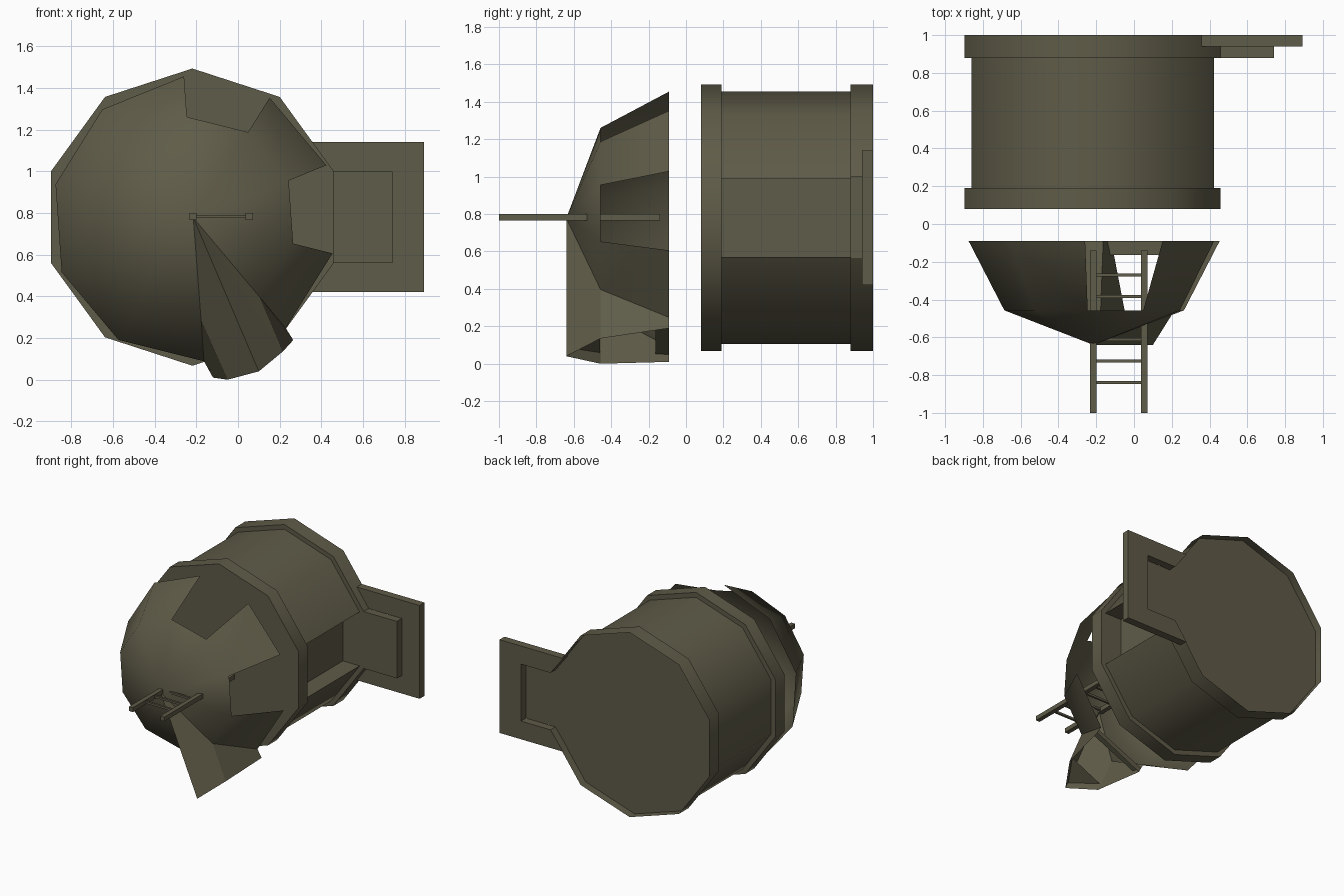
import bpy, bmesh, math
from mathutils import Vector

if "Cube" in bpy.data.objects:
    bpy.data.objects.remove(bpy.data.objects["Cube"])

CX, CZ = -0.219, 0.78         # hull axis
NX, NZ = -0.211, 0.772        # nose axis
mat = bpy.data.materials.new("olive_hull")
mat.diffuse_color = (0.114, 0.106, 0.065, 1)
mat.use_nodes = True
mat.node_tree.nodes["Principled BSDF"].inputs["Base Color"].default_value = mat.diffuse_color


def make(name, verts, faces, smooth=None):
    me = bpy.data.meshes.new(name)
    me.from_pydata(verts, [], faces)
    bm = bmesh.new()
    bm.from_mesh(me)
    bmesh.ops.recalc_face_normals(bm, faces=bm.faces)
    bm.to_mesh(me)
    bm.free()
    me.materials.append(mat)
    ob = bpy.data.objects.new(name, me)
    bpy.context.collection.objects.link(ob)
    if smooth:
        bpy.ops.object.select_all(action='DESELECT')
        ob.select_set(True)
        bpy.context.view_layer.objects.active = ob
        bpy.ops.object.shade_smooth_by_angle(angle=math.radians(smooth))
    return ob


def prism(name, profile, y0, y1, smooth=None):
    """Extrude an (x, z) outline along y."""
    n = len(profile)
    verts = [(x, y, z) for y in (y0, y1) for x, z in profile]
    faces = [tuple(range(n)), tuple(range(2 * n - 1, n - 1, -1))]
    faces += [(i, i + n, (i + 1) % n + n, (i + 1) % n) for i in range(n)]
    return make(name, verts, faces, smooth)


def box(name, x0, x1, y0, y1, z0, z1):
    return prism(name, [(x0, z0), (x1, z0), (x1, z1), (x0, z1)], y0, y1)


def decagon(r):
    angles = [math.radians(18 + 36 * i) for i in range(10)]
    return [(CX + r * math.cos(a), CZ + r * math.sin(a)) for a in angles]


# Front ring
prism("front_ring", decagon(0.713), 0.08, 0.19, 40)

# Back rim: thin wall, open on the hatch side
rim_pts = decagon(0.713)
make("back_rim", [(x, y, z) for y in (0.88, 1.0) for x, z in rim_pts],
     [(i, i + 1, i + 11, i + 10) for i in range(9)], 40)

# Back disc, sunk inside the rim and running out into the hatch panel
prism("back_disc", decagon(0.711) + [(0.742, 0.56), (0.742, 1.0)], 0.88, 0.94)

# Hatch frame standing proud of the panel
prism("hatch_frame", [(0.35, 0.42), (0.893, 0.42), (0.893, 1.14), (0.35, 1.14),
                      (0.457, 1.0), (0.71, 1.0), (0.71, 0.56), (0.457, 0.56)], 0.94, 1.0)

# Main body, with the right-hand side set in as a bay
body = decagon(0.675)
(xa, za), (xb, zb) = body[0], body[-1]
prism("body", body + [(0.28, zb), (0.28, za)], 0.19, 0.88, 40)

# Nose shell with two window notches and one open sector
Y_TIP, Y_MID, Y_RIM = -0.64, -0.457, -0.09
apex = Vector((-0.215, Y_TIP, 0.778))


def ring(r, y):
    angles = [math.radians(22 + 36 * i) for i in range(10)]
    return [Vector((NX + r * math.cos(a), y, NZ + r * math.sin(a))) for a in angles]


mid, rim = ring(0.49, Y_MID), ring(0.685, Y_RIM)
OPEN, NOTCHES = 7, (1, 9)
faces = []
for i in range(10):
    j = (i + 1) % 10
    if i == OPEN:
        continue
    faces.append((0, 1 + i, 1 + j))
    if i not in NOTCHES:
        faces.append((1 + i, 11 + i, 11 + j, 1 + j))
make("nose_shell", [apex] + mid + rim, faces, 50)

# Hood walls flaring from the open sector
m0, m1, r0, r1 = mid[OPEN], mid[OPEN + 1], rim[OPEN], rim[OPEN + 1]
p1 = Vector((0.10, Y_TIP, 0.04))
q1, q2 = Vector((-0.05, Y_MID, 0.0)), Vector((-0.12, Y_RIM, 0.01))
p2, p3 = Vector((0.215, Y_MID, 0.135)), Vector((0.265, Y_RIM, 0.19))
make("hood", [apex, m0, m1, r0, r1, p1, q1, q2, p2, p3],
     [(0, 5, 6), (0, 6, 1), (1, 6, 7, 3), (0, 2, 8), (0, 8, 5), (2, 4, 9, 8)])

# Hood underside: a front triangle and a rear strip set up inside the lip
a1, b1 = q1.lerp(m0, 0.2), p2.lerp(m1, 0.18)
a2, b2 = q2.lerp(r0, 0.5), p3.lerp(r1, 0.5)
tri = [p1.lerp(apex, 0.06), a1, b1]
centre = (tri[0] + a1 + b1) / 3
make("hood_underside_front", [v.lerp(centre, 0.06) for v in tri], [(0, 1, 2)])
make("hood_underside_rear",
     [a2, b2, b2.lerp(b1, 0.2), a2.lerp(a1, 0.2), q2, p3],
     [(0, 1, 2, 3), (0, 4, 5, 1)])

# Ladder through the nose
for side, x in (("left", -0.215), ("right", 0.054)):
    box("ladder_rail_" + side, x - 0.017, x + 0.017, -1.0, -0.14, 0.766, 0.8)
for i in range(6):
    y = -0.84 + 0.114 * i
    box(f"ladder_rung_{i + 1}", -0.2, 0.04, y - 0.008, y + 0.008, 0.775, 0.791)
